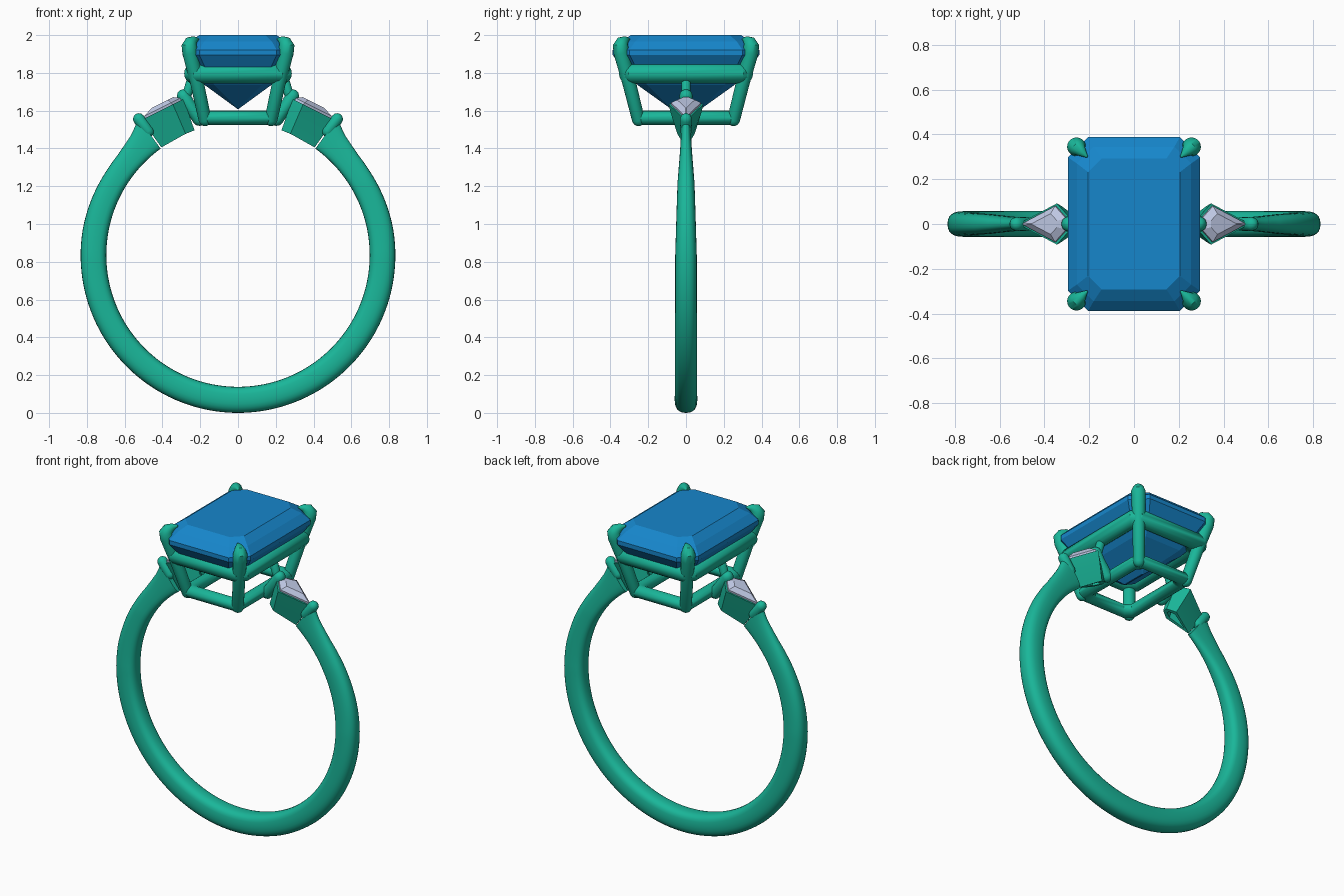
import bpy, bmesh
from math import sin, cos, pi, radians
from mathutils import Vector, Quaternion

if "Cube" in bpy.data.objects:
    bpy.data.objects.remove(bpy.data.objects["Cube"])


def material(name, rgb):
    m = bpy.data.materials.new(name)
    m.diffuse_color = (*rgb, 1)
    m.use_nodes = True
    m.node_tree.nodes["Principled BSDF"].inputs["Base Color"].default_value = m.diffuse_color
    return m


METAL = material("green_metal", (0.01, 0.47, 0.32))
BLUE = material("blue_stone", (0.008, 0.24, 0.60))
PALE = material("pale_stone", (0.52, 0.58, 0.78))


def loft(name, rings, mat, closed=False, smooth=True):
    """Skin a list of equal-length point rings; cap the ends unless closed."""
    bm = bmesh.new()
    vs = [[bm.verts.new(p) for p in r] for r in rings]
    n = len(vs[0])
    for i in range(len(vs) if closed else len(vs) - 1):
        a, b = vs[i], vs[(i + 1) % len(vs)]
        for j in range(n):
            k = (j + 1) % n
            bm.faces.new((a[j], a[k], b[k], b[j]))
    if not closed:
        bm.faces.new(vs[0])
        bm.faces.new(vs[-1])
    bmesh.ops.recalc_face_normals(bm, faces=bm.faces)
    me = bpy.data.meshes.new(name)
    bm.to_mesh(me)
    bm.free()
    ob = bpy.data.objects.new(name, me)
    bpy.context.collection.objects.link(ob)
    me.materials.append(mat)
    if smooth:
        bpy.ops.object.select_all(action='DESELECT')
        ob.select_set(True)
        bpy.context.view_layer.objects.active = ob
        bpy.ops.object.shade_smooth_by_angle(angle=radians(40))
    return ob


def tube(name, pts, radii, mat=METAL, n=20):
    """Round bar along a path with hemispherical ends."""
    pts = [Vector(p) for p in pts]
    d0, d1 = (pts[1] - pts[0]).normalized(), (pts[-1] - pts[-2]).normalized()
    st = []
    for k in (85, 60, 30):
        st.append((pts[0] - d0 * radii[0] * sin(radians(k)), d0, radii[0] * cos(radians(k))))
    for i, p in enumerate(pts):
        d = (pts[min(i + 1, len(pts) - 1)] - pts[max(i - 1, 0)]).normalized()
        st.append((p, d, radii[i]))
    for k in (30, 60, 85):
        st.append((pts[-1] + d1 * radii[-1] * sin(radians(k)), d1, radii[-1] * cos(radians(k))))
    prev, q, rings = Vector((0, 0, 1)), Quaternion(), []
    for p, d, r in st:
        q = prev.rotation_difference(d) @ q
        prev = d
        rings.append([p + q @ Vector((r * cos(2 * pi * j / n), r * sin(2 * pi * j / n), 0))
                      for j in range(n)])
    return loft(name, rings, mat)


def octagon(hx, hy, c, z):
    """Rectangle with cut corners."""
    q = [(hx, hy - c), (hx - c, hy), (c - hx, hy), (-hx, hy - c)]
    return [(x, y, z) for x, y in q] + [(-x, -y, z) for x, y in q]


def lerp(table, t):
    for (a, va), (b, vb) in zip(table, table[1:]):
        if t <= b:
            f = (t - a) / (b - a)
            return va + (vb - va) * f
    return table[-1][1]


# Shank: open ring, flaring and narrowing into the shoulders
CZ, RI = 0.835, 0.697
outer = [(0, .835), (100, .833), (123, .827), (130, .829), (134.5, .838), (138, .850),
         (141, .868), (144, .900)]
width = [(0, .06), (90, .057), (120, .045), (135, .032), (144, .026)]
rings = []
for i in range(-72, 73):
    t = i * 2
    ro, w = lerp(outer, abs(t)), lerp(width, abs(t))
    rm, h, a = (RI + ro) / 2, (ro - RI) / 2, radians(t)
    ring = []
    for j in range(24):
        b = 2 * pi * j / 24
        c, s = cos(b), sin(b)
        e = 0.85 if c > 0 else 0.6      # rounder outside, flatter inside
        r = rm + h * (abs(c) ** e) * (1 if c > 0 else -1)
        ring.append((r * sin(a), w * abs(s) ** 0.8 * (1 if s > 0 else -1), CZ - r * cos(a)))
    rings.append(ring)
loft("shank", rings, METAL)

# Centre stone: step-cut, from keel up to table
loft("centre_stone", [octagon(*r) for r in (
    (.004, .08, .003, 1.61), (.175, .255, .05, 1.735), (.245, .335, .075, 1.82),
    (.295, .388, .09, 1.895), (.295, .388, .09, 1.922), (.255, .345, .075, 1.965),
    (.205, .292, .06, 2.0))], BLUE, smooth=False)


# Basket rails
def rail(name, hx, hy, c, z, w, h):
    loft(name, [octagon(hx + w * cos(a), hy + w * cos(a), c, z + h * sin(a))
                for a in (2 * pi * k / 16 for k in range(16))], METAL, closed=True)


rail("upper_rail", .24, .31, .05, 1.797, .045, .053)
rail("lower_rail", .172, .25, .03, 1.562, .036, .038)

# Claw prongs at the four corners
for sx in (-1, 1):
    for sy in (-1, 1):
        path = [(.175, .252, 1.552), (.215, .299, 1.74), (.254, .343, 1.91),
                (.257, .345, 1.942), (.249, .337, 1.962), (.230, .319, 1.975), (.214, .304, 1.978)]
        tube("claw_prong", [(x * sx, y * sy, z) for x, y, z in path],
             [.034, .036, .041, .042, .034, .020, .008])

# Shoulder settings with kite-shaped stones
KITE = [(-.08, .025), (-.025, .08), (.135, .004), (.135, -.004), (-.025, -.08), (-.08, -.025)]
for s in (-1, 1):
    def kite(k, h):
        return [Vector((s * (.372 + .894 * u * k + .447 * h), v * k,
                        1.624 - .447 * u * k + .894 * h)) for u, v in KITE]

    def inward(ring, r, ky):
        out = []
        for p in ring:
            d = Vector((p.x, 0, p.z - CZ)).normalized() * r
            out.append(Vector((d.x, p.y * ky, CZ + d.z)))
        return out

    top, hole = kite(1.15, -.004), kite(.78, -.004)
    loft("shoulder_setting", [top, inward(top, .82, .88), inward(top, .70, .5),
                              inward(hole, .70, .38), hole], METAL, closed=True)
    loft("shoulder_stone", [kite(.4, -.05), kite(1.0, -.004), kite(1.0, .008),
                            kite(.58, .03)], PALE, smooth=False)
    # Bead prongs at each end of the kite
    tube("outer_bead", [(s * .475, 0, 1.49), (s * .525, 0, 1.556)], [.03, .031])
    tube("inner_bead", [(s * .205, 0, 1.555), (s * .262, 0, 1.635), (s * .288, 0, 1.677)],
         [.036, .034, .036])
    tube("rail_peg", [(s * .275, 0, 1.67), (s * .25, 0, 1.75)], [.025, .025])
